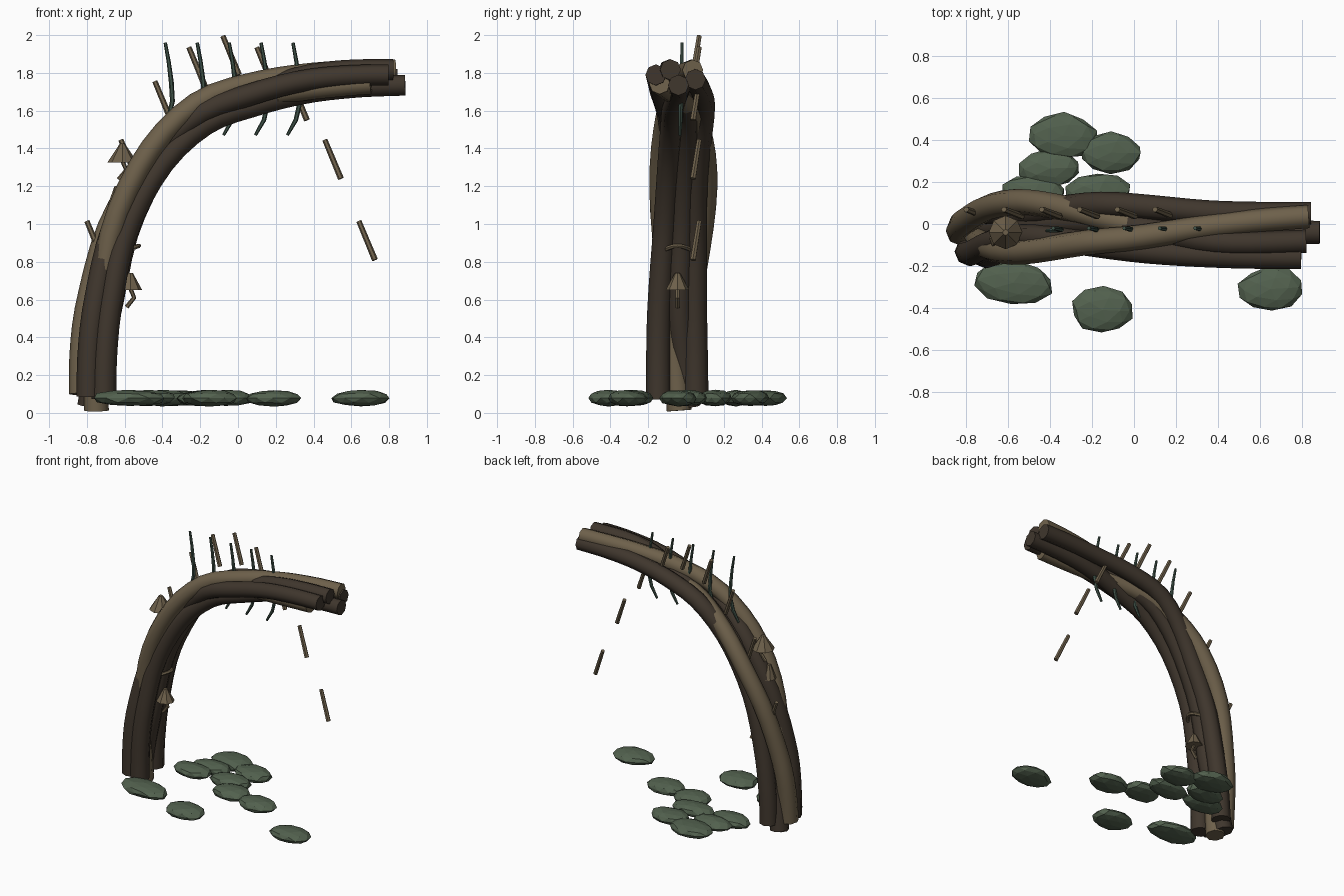
import bpy, bmesh, math, random
from mathutils import Vector

if "Cube" in bpy.data.objects:
    bpy.data.objects.remove(bpy.data.objects["Cube"])

random.seed(4)


def material(name, rgb):
    m = bpy.data.materials.new(name)
    m.diffuse_color = (*rgb, 1)
    m.use_nodes = True
    m.node_tree.nodes["Principled BSDF"].inputs["Base Color"].default_value = m.diffuse_color
    return m


DARK = material("dark bark", (0.05, 0.037, 0.026))
LIGHT = material("light bark", (0.155, 0.118, 0.07))
STONE = material("mossy stone", (0.085, 0.12, 0.077))
VINE = material("vine green", (0.05, 0.085, 0.065))


def finish(name, bm, mat, smooth):
    bmesh.ops.recalc_face_normals(bm, faces=bm.faces)
    me = bpy.data.meshes.new(name)
    bm.to_mesh(me)
    bm.free()
    me.materials.append(mat)
    ob = bpy.data.objects.new(name, me)
    bpy.context.collection.objects.link(ob)
    if smooth:
        bpy.ops.object.select_all(action='DESELECT')
        ob.select_set(True)
        bpy.context.view_layer.objects.active = ob
        bpy.ops.object.shade_smooth_by_angle(angle=math.radians(50))
    return ob


def tube(name, pts, radii, mat, sides=8, ref=(0, 1, 0)):
    """Capped tube swept along points."""
    bm = bmesh.new()
    pts = [Vector(p) for p in pts]
    rings = []
    for i, p in enumerate(pts):
        t = (pts[min(i + 1, len(pts) - 1)] - pts[max(i - 1, 0)]).normalized()
        u = t.cross(Vector(ref)).normalized()
        v = t.cross(u)
        r = radii[i] if isinstance(radii, list) else radii
        rings.append([bm.verts.new(p + r * (u * math.cos(a) + v * math.sin(a)))
                      for a in (2 * math.pi * k / sides for k in range(sides))])
    for a, b in zip(rings, rings[1:]):
        for k in range(sides):
            j = (k + 1) % sides
            bm.faces.new((a[k], a[j], b[j], b[k]))
    bm.faces.new(rings[0])
    bm.faces.new(rings[-1])
    return finish(name, bm, mat, True)


def spline(keys, s):
    """Catmull-Rom through key points, s in 0..1."""
    n = len(keys) - 1
    i = min(int(s * n), n - 1)
    f = s * n - i
    p = [Vector(keys[max(0, min(n, i + k))]) for k in (-1, 0, 1, 2)]
    return 0.5 * (2 * p[1] + (p[2] - p[0]) * f
                  + (2 * p[0] - 5 * p[1] + 4 * p[2] - p[3]) * f * f
                  + (3 * p[1] - p[0] - 3 * p[2] + p[3]) * f ** 3)


# Bent trunk: six strands woven around one arching centre line
PATH = [(-0.76, -0.045, 0.0), (-0.757, -0.045, 0.3), (-0.728, -0.04, 0.6),
        (-0.645, -0.02, 1.0), (-0.455, -0.01, 1.355), (-0.2, -0.01, 1.585),
        (0.08, -0.03, 1.685), (0.35, -0.045, 1.745), (0.62, -0.05, 1.77),
        (0.885, -0.05, 1.775)]
STRANDS = [  # material, start, end, (sideways, outward) offsets at even steps
    (LIGHT, 0.008, 0.97, [(.01, -.01), (-.04, -.005), (-.12, .02), (-.06, .06), (.04, .045), (.09, .04)]),
    (LIGHT, 0.045, 0.92, [(0, .07), (.055, .065), (.118, .01), (.03, -.01), (-.06, -.035), (-.1, -.025)]),
    (DARK, 0.04, 0.975, [(.1, -.03), (.09, -.05), (.065, -.06), (.11, .015), (.1, 0), (.1, -.01)]),
    (DARK, 0.035, 1.0, [(-.1, -.05), (-.1, -.055), (-.085, -.065), (-.055, -.06), (.01, -.05), (.01, -.04)]),
    (DARK, 0.04, 0.955, [(-.085, .03), (-.09, .025), (-.05, 0), (-.095, 0), (-.105, .015), (-.11, .015)]),
    (DARK, 0.02, 0.965, [(.06, .03), (.01, -.055), (0, -.065), (.02, -.02), (-.04, .04), (-.03, .042)])]
for n, (mat, s0, s1, offs) in enumerate(STRANDS):
    pts, radii = [], []
    keys = [(a, b, 0) for a, b in offs]
    for i in range(29):
        s = s0 + (s1 - s0) * i / 28
        c = spline(PATH, s)
        t = spline(PATH, min(1, s + 0.01)) - spline(PATH, max(0, s - 0.01))
        out = Vector((-t.z, 0, t.x)).normalized()
        o = spline(keys, s)
        pts.append(c + Vector((0, o.x, 0)) + out * o.y)
        radii.append(0.066 - 0.011 * s)
    tube(f"trunk_strand_{n}", pts, radii, mat)

# Hanging vines, all of one shape
HANG = [(0, 1.96), (0.018, 1.86), (0.032, 1.75), (0.038, 1.65), (0.015, 1.55), (-0.03, 1.47)]
for n in range(5):
    x = -0.385 + 0.169 * n
    tube(f"vine_{n}", [(x + dx, -0.02 - 0.012 * k / 5, z) for k, (dx, z) in enumerate(HANG)],
         [0.009, 0.011, 0.013, 0.013, 0.012, 0.008], VINE, 6)

# Slanted twigs set along an arc
for n, z in enumerate((1.02, 1.45, 1.76, 1.94, 2.0, 1.94, 1.76, 1.45, 1.02)):
    p = Vector((-0.80 + 0.18 * n, 0.07, z - 0.005))
    tube(f"twig_{n}", [p, p + Vector((0.085, -0.033, -0.205))], [0.014, 0.016], LIGHT, 6)


# Mushrooms: faceted cone cap on a bent stalk
def mushroom(name, x, y, z, r, h, bend):
    bm = bmesh.new()
    bmesh.ops.create_cone(bm, cap_ends=True, segments=8, radius1=r, radius2=0.014, depth=h)
    bmesh.ops.translate(bm, verts=bm.verts, vec=(x, y, z + h / 2))
    finish(name + "_cap", bm, LIGHT, False)
    tube(name + "_stalk", [(x, y, z + 0.01), (x + bend, y, z - 0.04), (x - 0.02, y, z - 0.09)],
         0.012, LIGHT, 6)


mushroom("upper_mushroom", -0.612, -0.04, 1.325, 0.08, 0.1, 0.02)
mushroom("middle_mushroom", -0.64, -0.07, 1.1, 0.05, 0.1, 0.01)
mushroom("lower_mushroom", -0.57, -0.045, 0.65, 0.063, 0.09, 0.02)

# Thin root wrapped on the inner side of the trunk
tube("wrapped_root", [(-0.575 + 0.05 * math.sin(math.pi * k / 6), -0.11 + 0.022 * k,
                       0.865 + 0.02 * math.sin(math.pi * k / 6)) for k in range(7)],
     0.012, LIGHT, 6, (0, 0, 1))

# Flat faceted stones: x, y, half length, half width
STONES = [(-0.34, 0.42, 0.165, 0.11), (-0.11, 0.34, 0.15, 0.10), (-0.40, 0.265, 0.15, 0.09),
          (-0.48, 0.15, 0.15, 0.09), (-0.17, 0.155, 0.16, 0.09), (-0.575, -0.28, 0.195, 0.105),
          (-0.15, -0.41, 0.15, 0.11), (0.65, -0.31, 0.155, 0.105), (0.19, -0.04, 0.15, 0.10),
          (-0.06, 0.01, 0.14, 0.10)]
for n, (x, y, a, b) in enumerate(STONES):
    bm = bmesh.new()
    bmesh.ops.create_icosphere(bm, subdivisions=2, radius=1)
    turn = random.uniform(-0.12, 0.12)
    for v in bm.verts:
        k = random.uniform(0.94, 1.05)
        px, py = v.co.x * a * k, v.co.y * b * k
        pz = math.copysign(abs(v.co.z) ** 0.85, v.co.z) * 0.043 * k
        v.co = (x + px * math.cos(turn) - py * math.sin(turn),
                y + px * math.sin(turn) + py * math.cos(turn), 0.078 + pz)
    finish(f"stone_{n}", bm, STONE, False)
